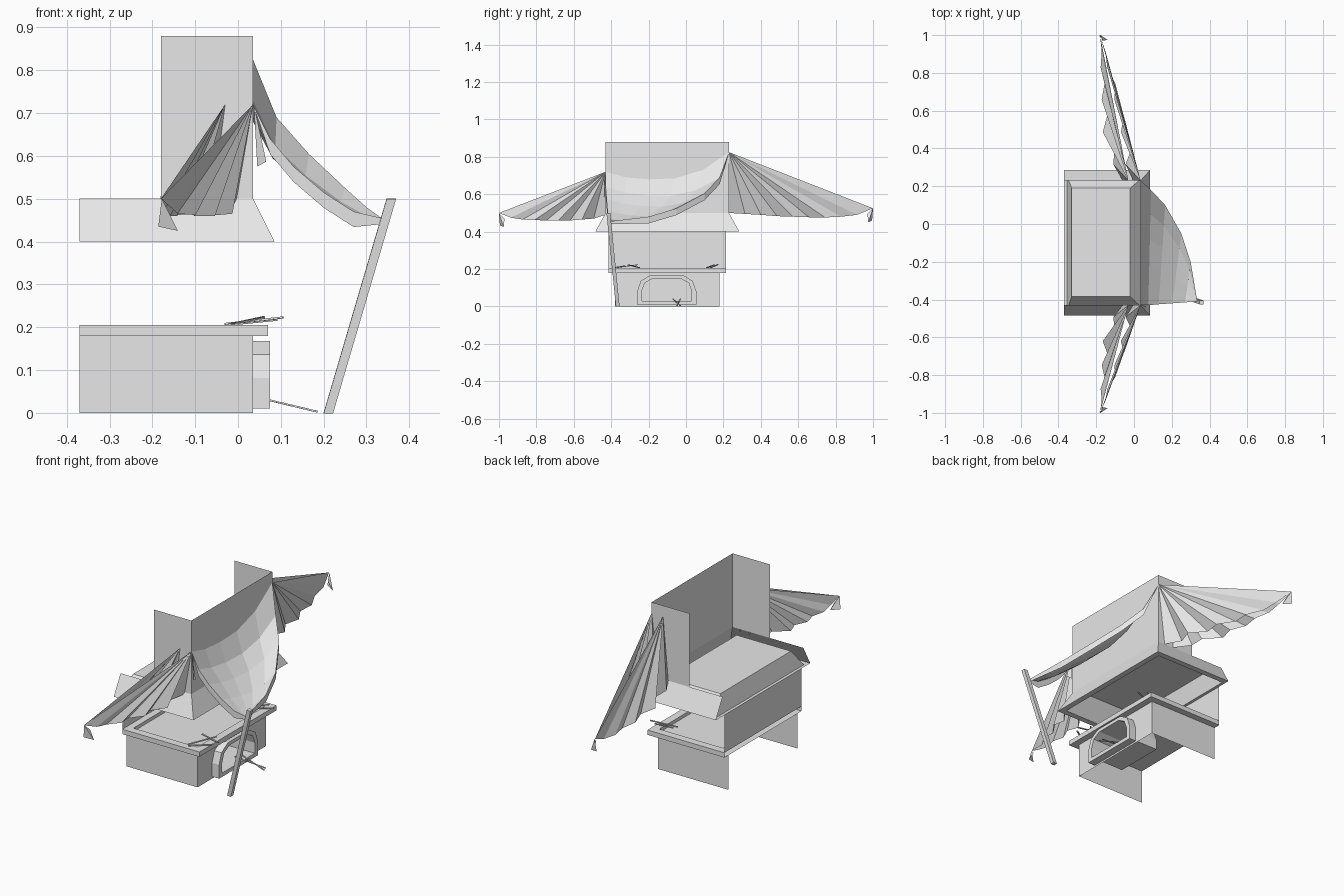
import bpy, math
from mathutils import Vector

if "Cube" in bpy.data.objects:
    bpy.data.objects.remove(bpy.data.objects["Cube"])

grey = bpy.data.materials.new("pale_grey")
grey.diffuse_color = (0.8, 0.8, 0.8, 1)
grey.use_nodes = True
grey.node_tree.nodes["Principled BSDF"].inputs["Base Color"].default_value = grey.diffuse_color


def build(name, verts, faces):
    me = bpy.data.meshes.new(name)
    me.from_pydata([tuple(v) for v in verts], [], faces)
    me.materials.append(grey)
    me.update()
    ob = bpy.data.objects.new(name, me)
    bpy.context.collection.objects.link(ob)
    return ob


def rect(x0, x1, y0, y1, z):
    return [(x0, y0, z), (x1, y0, z), (x1, y1, z), (x0, y1, z)]


def loft(name, loops, cap_first=False, cap_last=False, closed=True, skip=()):
    """Join equal-length loops with quads; skip holds (loop, side) pairs to leave open."""
    n = len(loops[0])
    verts = [p for l in loops for p in l]
    faces = []
    for i in range(len(loops) - 1):
        for j in range(n if closed else n - 1):
            if (i, j) not in skip:
                k = (j + 1) % n
                faces.append((i*n + j, i*n + k, (i+1)*n + k, (i+1)*n + j))
    if cap_first:
        faces.append(tuple(reversed(range(n))))
    if cap_last:
        faces.append(tuple(range((len(loops)-1)*n, len(loops)*n)))
    return build(name, verts, faces)


def rod(name, a, b, w, h=None):
    """Square bar between two points, with level ends."""
    a, b = Vector(a), Vector(b)
    d = (b - a).normalized()
    up = Vector((1, 0, 0)) if abs(d.z) > 0.7 else Vector((0, 0, 1))
    s = d.cross(up).normalized() * w / 2
    t = up * (h or w) / 2
    ring = [s + t, -s + t, -s - t, s - t]
    return loft(name, [[a + r for r in ring], [b + r for r in ring]], True, True)


def curve(pts, t):
    """Point at t in 0..1 along a polyline."""
    f = min(t, 0.9999) * (len(pts) - 1)
    i = int(f)
    return Vector(pts[i]).lerp(Vector(pts[i + 1]), f - i)


# Forge counter, open at the back, with an arched hole in the front
FX = 0.035
YC = -0.103


def arch(r, z0, z1, x):
    """Arch outline from bottom left over the top to bottom right."""
    s = z1 - z0
    half = [(1, 0), (1, .45), (.88, .8), (.55, 1)]
    pts = [(-a, b) for a, b in half] + [(a, b) for a, b in reversed(half)]
    return [(x, YC + a * r, z0 + b * s) for a, b in pts]


build("counter_sides",
      [(-.37, -.38, 0), (FX, -.38, 0), (FX, -.38, .18), (-.37, -.38, .18),
       (-.37, .18, 0), (FX, .18, 0), (FX, .18, .18), (-.37, .18, .18)],
      [(0, 1, 2, 3), (5, 4, 7, 6)])
hole = arch(.133, .03, .15, FX)
build("counter_front",
      [(FX, -.38, .03), (FX, -.38, .18), (FX, .18, .18), (FX, .18, .03)] + hole[::-1]
      + [(FX, -.38, 0), (FX, .18, 0)],
      [tuple(reversed(range(12))), (12, 13, 3, 0)])

# Firebox: projecting arch surround and tunnel
loft("firebox_surround",
     [arch(.158, .01, .168, FX), arch(.158, .01, .168, .075),
      arch(.133, .03, .15, .075), arch(.133, .03, .15, -.12)], cap_last=True)

# Counter slab with sunken bed, back left open
loft("counter_slab",
     [rect(-.37, .07, -.415, .215, .18), rect(-.37, .07, -.415, .215, .205),
      rect(-.335, .03, -.375, .175, .205), rect(-.335, .03, -.375, .175, .188)],
     True, True, skip={(0, 3)})

# Wall behind the fire
build("back_wall", [(-.37, -.415, .205), (-.37, .215, .205), (-.37, .215, .4), (-.37, -.415, .4)],
      [(3, 2, 1, 0)])

# Smoke hood: sloping skirt, bottom rim, hollow underside; back left open
loft("hood",
     [rect(-.37, FX, -.43, .23, .5), rect(-.37, .085, -.485, .285, .4),
      rect(-.355, .055, -.455, .255, .4), rect(-.33, -.02, -.385, .19, .49)],
     cap_last=True, skip={(0, 3)})

# Chimney breast: front and two sides
loft("chimney",
     [[(-.18, -.43, z), (FX, -.43, z), (FX, .23, z), (-.18, .23, z)] for z in (.5, .88)],
     closed=False)

# Awning: cloth hung between the chimney and one leaning post
near = [(FX, -.43, .72), (.075, -.43, .64), (.13, -.425, .575), (.2, -.42, .515),
        (.27, -.415, .47), (.335, -.41, .455)]
far = [(FX, .23, .825), (.09, .18, .69), (.165, .1, .605), (.25, -.05, .525),
       (.3, -.2, .48), (.335, -.41, .455)]
wall = [(FX, -.43, .72), (FX, -.32, .69), (FX, -.2, .68), (FX, -.06, .685),
        (FX, .09, .73), (FX, .23, .825)]
rows = []
for i in range(6):
    t = i / 5
    a, b = Vector(near[i]), Vector(far[i])
    rows.append([a.lerp(b, j / 5) + (1 - t) * (Vector(wall[j]) - Vector(wall[0]).lerp(Vector(wall[5]), j / 5))
                 for j in range(6)])
loft("awning", rows, closed=False)

# Hanging border along the two loose edges of the awning
for nm, edge in (("near", near), ("far", far)):
    low = [Vector(p) - Vector((0, 0, .036 * min(1, i, (5 - i) * .9 + .4))) for i, p in enumerate(edge)]
    loft("awning_border_" + nm, [edge, low], closed=False)

rod("awning_post", (.211, -.365, 0), (.358, -.415, .5), .02, .022)

# Pleated side drapes: two fans per side, meeting at an outer tip
drapes = {
    "left": (-.43, -1, .72, [.49, .47, .465, .46, .46, .46, .462, .465, .475, .5]),
    "right": (.23, 1, .825, [.50, .495, .49, .483, .48, .477, .476, .48, .49, .525]),
}
for side, (y0, y1, za, zs) in drapes.items():
    n = len(zs)
    s = 1 if y1 > 0 else -1
    for nm, ax, xs, amp in (("front", FX, [(-.005,), (-.05,), (-.11,), (-.18,)], .025),
                            ("rear", -.03, [(-.06,), (-.15,), (-.165,), (-.18,)], .02)):
        pts = [(ax, y0, za)]
        for i, z in enumerate(zs):
            t = i / (n - 1)
            x = xs[min(int(t * 3), 2)][0]
            x += (xs[min(int(t * 3), 2) + 1][0] - x) * (t * 3 - min(int(t * 3), 2))
            x += amp * (-1) ** i * (0 < i < n - 1) * (1.1 - t)
            pts.append((x, y0 + (y1 - y0) * t, z))
        build(f"{side}_drape_{nm}", pts, [(0, i, i + 1) for i in range(1, n)])
    # loose knotted ends at the outer tip and at the chimney
    tip = Vector((-.178, y1, zs[-1]))
    build(f"{side}_drape_tail",
          [tip, tip + Vector((-.008, -s*.005, -.065)), tip + Vector((.038, -s*.025, -.075)),
           tip + Vector((.012, -s*.03, -.03))], [(0, 1, 2), (0, 2, 3)])
build("chimney_drape_tail", [(.037, -.432, .72), (.045, -.425, .575), (.066, -.44, .587)], [(0, 1, 2)])

# Fire irons on the slab and leaning out of the firebox
irons = [((-.03, -.25, .208), (.105, -.31, .223)), ((-.02, -.38, .207), (.06, -.26, .223)),
         ((-.01, -.39, .207), (.09, -.33, .217)),
         ((-.03, .11, .207), (.1, .15, .222)), ((-.02, .13, .207), (.06, .17, .224))]
for i, (a, b) in enumerate(irons):
    rod(f"fire_iron_{i + 1}", a, b, .008, .004)
for i, (a, b) in enumerate([((.03, -.03, .04), (.185, -.05, .003)), ((.03, -.07, .04), (.18, -.03, .004))]):
    rod(f"poker_{i + 1}", a, b, .006, .004)
